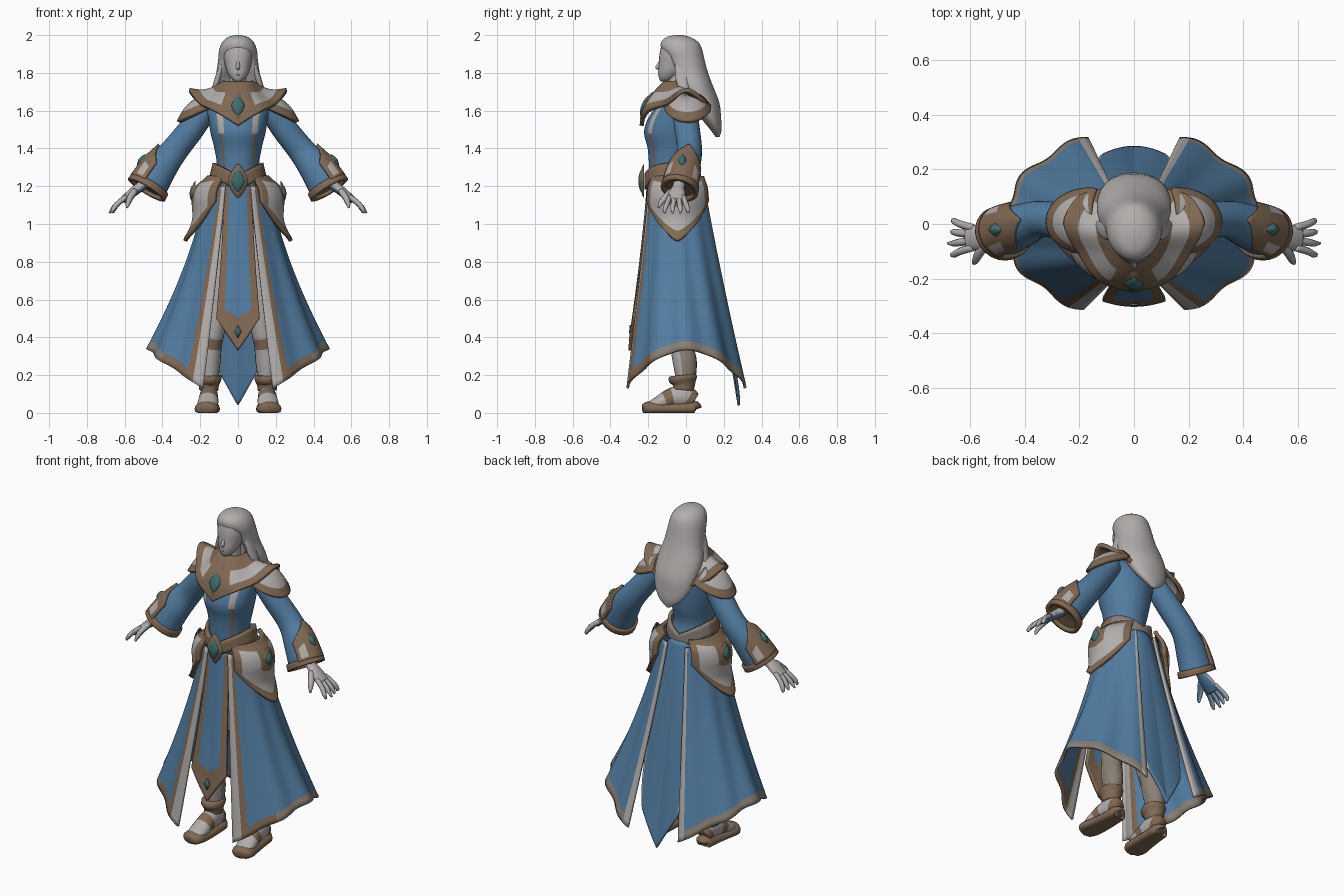
import bpy, bmesh
from math import sin, cos, pi, radians, sqrt
from mathutils import Vector, Euler

if "Cube" in bpy.data.objects:
    bpy.data.objects.remove(bpy.data.objects["Cube"])


def material(name, rgb):
    m = bpy.data.materials.new(name)
    m.use_nodes = True
    m.diffuse_color = (*rgb, 1)
    m.node_tree.nodes["Principled BSDF"].inputs["Base Color"].default_value = (*rgb, 1)
    return m


BLUE = material("blue_cloth", (.085, .205, .36))
BROWN = material("bronze_trim", (.215, .14, .085))
GREY = material("pale_grey", (.44, .42, .41))
TAUPE = material("taupe_hem", (.25, .215, .175))
TEAL = material("teal_gem", (.05, .155, .15))


def spline(pts, t):
    """Smooth interpolation through equally spaced stations."""
    k = min(max(t, 0), 1) * (len(pts) - 1)
    i = min(int(k), len(pts) - 2)
    f = k - i
    rows = zip(pts[max(i - 1, 0)], pts[i], pts[i + 1], pts[min(i + 2, len(pts) - 1)])
    return [.5 * (2*b + (c-a)*f + (2*a-5*b+4*c-d)*f*f + (3*b-a-3*c+d)*f**3) for a, b, c, d in rows]


def patch(name, f, mats, rule=None, nu=24, nv=20, thick=0, mirror=False, cap=False):
    """Grid surface from f(u, v); rule(u, v) picks the material of each face."""
    bm = bmesh.new()
    g = [[bm.verts.new(f(i / nu, j / nv)) for i in range(nu + 1)] for j in range(nv + 1)]
    for j in range(nv):
        for i in range(nu):
            face = bm.faces.new((g[j][i], g[j][i+1], g[j+1][i+1], g[j+1][i]))
            face.smooth = True
            if rule:
                face.material_index = rule((i + .5) / nu, (j + .5) / nv)
    bmesh.ops.remove_doubles(bm, verts=bm.verts, dist=.0002)
    if cap:
        bmesh.ops.holes_fill(bm, edges=[e for e in bm.edges if e.is_boundary])
    bmesh.ops.recalc_face_normals(bm, faces=bm.faces)
    me = bpy.data.meshes.new(name)
    bm.to_mesh(me)
    bm.free()
    for m in mats:
        me.materials.append(m)
    ob = bpy.data.objects.new(name, me)
    bpy.context.collection.objects.link(ob)
    if thick:
        s = ob.modifiers.new("thickness", "SOLIDIFY")
        s.thickness, s.offset = thick, 0
    if mirror:
        ob.modifiers.new("mirror", "MIRROR").use_mirror_merge = False
    return ob


def loft(name, st, mats, rule=None, **kw):
    """Stack of level ellipses: (z, centre y, half width, half depth)."""
    def f(u, v):
        z, cy, rx, ry = spline(st, v)
        return rx * cos(2*pi*u), cy + ry * sin(2*pi*u), z
    return patch(name, f, mats, rule, cap=True, **kw)


def tube_fn(st, side=(0, 1, 0), grow=0, floor=False):
    """Tube round a path: (x, y, z, radius along side, radius across)."""
    def f(u, v):
        s = spline(st, v)
        t = (Vector(spline(st, v + .01)[:3]) - Vector(spline(st, v - .01)[:3])).normalized()
        n = t.cross(Vector(side)).normalized()
        w = n.cross(t)
        p = Vector(s[:3]) + w * (s[3] + grow) * cos(2*pi*u) + n * (s[4] + grow) * sin(2*pi*u)
        if floor:
            p.z = max(p.z, 0)
        return p
    return f


def limb(name, st, mats, rule=None, side=(0, 1, 0), floor=False, nu=16, nv=16):
    return patch(name, tube_fn(st, side, 0, floor), mats, rule, nu, nv, mirror=True, cap=True)


def jewel(name, loc, w, h, rot=(0, 0, 0), mirror=False):
    """Domed diamond stone sitting in a wider bronze setting."""
    r = Euler([radians(a) for a in rot]).to_matrix()
    for part, k, d, mat in (("_setting", 1.3, .018, BROWN), ("", 1, .03, TEAL)):
        def f(u, v):
            c, s = cos(2*pi*u), sin(2*pi*u)
            p = Vector((k*w*v*c*abs(c)**.5, -d*sqrt(max(0, 1 - v*v)), k*h*v*s*abs(s)**.5))
            return r @ p + Vector(loc)
        patch(name + part, f, [mat], nu=16, nv=6, mirror=mirror)


# Torso with bodice stripes
def bodice(u, v):
    d = abs(u - .75)
    if v > .62:
        return 2 if .085 < d < .125 else 0
    return int(.105 < d < .125 and v > .25)

loft("bodice", [(1.0, -.05, .14, .13), (1.1, -.05, .145, .135), (1.2, -.06, .135, .13), (1.3, -.08, .112, .115),
     (1.4, -.075, .125, .128), (1.48, -.08, .145, .142), (1.55, -.07, .155, .135), (1.62, -.05, .16, .11),
     (1.68, -.04, .1, .07)], [BLUE, BROWN, GREY], bodice, nu=48, nv=32)

# Head and face details
loft("neck", [(1.6, -.04, .06, .05), (1.7, -.05, .045, .045), (1.8, -.05, .045, .045)], [GREY])
loft("head", [(1.755, -.118, .012, .016), (1.768, -.102, .034, .04), (1.8, -.085, .056, .062), (1.85, -.068, .07, .076),
     (1.9, -.062, .077, .078), (1.95, -.055, .065, .07), (1.98, -.05, .03, .03)], [GREY])
loft("nose", [(1.815, -.144, .005, .005), (1.828, -.147, .011, .017), (1.85, -.139, .009, .012), (1.875, -.132, .005, .005)],
     [GREY], nu=10, nv=8)
loft("lips", [(1.783, -.136, .005, .005), (1.79, -.139, .014, .01), (1.798, -.137, .005, .005)], [GREY], nu=10, nv=6)

# Hair, hollowed at the front to frame the face: (z, centre y, half width, back, front, hollow)
HAIR = [(2.0, -.04, .015, .02, .02, 0), (1.988, -.04, .056, .066, .066, 0), (1.96, -.032, .085, .1, .1, 0),
        (1.92, -.022, .1, .108, .112, .01), (1.87, -.0, .105, .098, .132, .08), (1.8, .022, .115, .095, .14, .12),
        (1.72, .05, .135, .097, .1, .06), (1.64, .09, .132, .087, .06, 0), (1.56, .13, .11, .056, .05, 0),
        (1.5, .158, .068, .03, .03, 0), (1.46, .168, .012, .01, .01, 0)]

def hair(u, v):
    z, cy, rx, back, front, hollow = spline(HAIR, v)
    c, s = cos(2*pi*u), sin(2*pi*u)
    return rx * c, cy + (back * s if s > 0 else front * s + hollow * s**4), z

patch("hair", hair, [GREY], nu=48, nv=40, cap=True)
limb("side_lock", [(.085, -.03, 1.85, .03, .012), (.107, -.02, 1.77, .035, .016), (.13, -.01, 1.71, .022, .012),
     (.155, -.01, 1.68, .003, .003)], [GREY])

# Shoulder mantle: collar ring out to a pointed, winged edge
EDGE = [(0, -.235, 1.52), (.07, -.225, 1.565), (.14, -.19, 1.605), (.205, -.1, 1.64), (.258, .0, 1.71),
        (.215, .09, 1.655), (.14, .12, 1.61), (.07, .12, 1.59), (0, .12, 1.56)]

def mantle(u, v):
    a = (2*u - 1) * pi
    e = spline(EDGE, abs(a) / pi)
    inner = Vector((.07 * sin(a), -.045 - .065 * cos(a), 1.75))
    p = inner.lerp(Vector((e[0] * (1 if a > 0 else -1), e[1], e[2])), v)
    b = sin(pi * v)
    return p + Vector((0, -.03 * b * max(0, cos(a)), -.025 * b * sin(a)**2))

def mantle_rule(u, v):
    a = abs(2*u - 1)
    return 0 if v > .72 or v < .36 or a < .2 or a > .7 else 1

patch("mantle", mantle, [BROWN, GREY], mantle_rule, 64, 18, .022)
jewel("chest_gem", (0, -.207, 1.62), .042, .066, (-22, 0, 0))

# Pauldrons
def pauldron(u, v):
    a = (2*u - 1) * pi * .55
    p = Vector((.14, .0, 1.67)).lerp(Vector((.16 + .155*cos(a), .01 + .115*sin(a), 1.54 + .07*(1 - cos(a)))), v)
    return p + Vector((.015, 0, .035)) * sin(pi * v)

patch("pauldron", pauldron, [GREY, BROWN], lambda u, v: int(v > .78 or abs(u - .5) > .46), thick=.022, mirror=True)

# Sleeves, cuffs and bracers
SLEEVE = [(.16, -.01, 1.61, .06, .05), (.24, .005, 1.51, .062, .062), (.34, .018, 1.385, .062, .068),
          (.42, -.008, 1.285, .076, .086), (.485, -.035, 1.18, .084, .097)]
patch("sleeve", tube_fn(SLEEVE), [BLUE, BROWN], lambda u, v: int(v > .93), 24, 28, .01, True)
cuff = tube_fn(SLEEVE, grow=.007)
patch("cuff_trim", lambda u, v: cuff(u, .91 + .09*v), [BROWN], nv=3, thick=.022, mirror=True)
patch("cuff_lining", lambda u, v: Vector(spline(SLEEVE, .93)[:3]).lerp(cuff(u, .95), v), [BROWN], nv=3, mirror=True)
shell = tube_fn(SLEEVE, grow=.01)

def bracer(u, v):
    s = 2*u - 1
    start = .54 + .2 * abs(s)
    return shell(.25 + .2*s, start + (.93 - start) * v)

def bracer_rule(u, v):
    return int(.5 < abs(2*u - 1) < .82 and .45 < v < .88)

patch("bracer", bracer, [BROWN, GREY], bracer_rule, thick=.018, mirror=True)
jewel("bracer_gem", (.498, -.02, 1.33), .026, .044, (-38, 0, 90), True)

# Hands, with gloved blue palms
def palm_side(u, v):
    return int(.58 < u < .92)

limb("palm", [(.44, -.025, 1.26, .035, .03), (.52, -.04, 1.195, .032, .026), (.56, -.048, 1.165, .045, .024),
     (.61, -.052, 1.125, .046, .018)], [GREY, BLUE], palm_side)
for i, name in enumerate(("index", "middle", "ring", "little")):
    y, tip, drop = -.086 + .024*i, -.112 + .041*i, .012 * abs(i - 1)
    limb(name + "_finger", [(.59, y, 1.145, .014, .014), (.635, (y + tip)/2, 1.11, .014, .014),
         (.66, tip, 1.085 - drop/2, .012, .012), (.682 - drop, tip, 1.058, .005, .005)], [GREY, BLUE], palm_side, nu=8, nv=8)
limb("thumb", [(.545, -.075, 1.175, .018, .018), (.57, -.11, 1.14, .017, .017), (.582, -.135, 1.11, .013, .013),
     (.588, -.145, 1.085, .005, .005)], [GREY, BLUE], palm_side, nu=8, nv=8)

# Wide side skirts, gently pleated, low at front and back
def skirt(u, v):
    a = radians(-67 + 136 * u)
    e = abs(2*u - 1)
    top = Vector((.17 * cos(a), -.05 + .155 * sin(a), 1.2))
    hem = Vector((.47 * cos(a), .335 * sin(a), .335 - .205 * e**1.6))
    p = top.lerp(hem, v**(1.5 - .4*e))
    p.z = top.z + (hem.z - top.z) * v
    k = .011 * v * sin(u * pi * 9)
    return p + Vector((cos(a), sin(a), 0)) * k

def skirt_rule(u, v):
    if u < .05 or u > .967:
        return 3
    if v > .94:
        return 1 if u < .25 else 2
    return int(u < .08)

patch("side_skirt", skirt, [BLUE, BROWN, TAUPE, GREY], skirt_rule, 60, 40, .014, True)

# Front tabard and back panel, each ending in a point
def tabard(u, v):
    s = 2*u - 1
    return s * (.07 + .045 * v**1.5), -.2 - .095 * v**1.2 + .02*s*s, 1.2 - (.7 + .17 * (1 - abs(s))) * v

def tabard_rule(u, v):
    s = abs(2*u - 1)
    return int(s > .66 or v > .89 - .09 * (1 - s))

patch("front_tabard", tabard, [BLUE, BROWN], tabard_rule, 30, 48, .018)
patch("tabard_diamond", lambda u, v: (.018*v*cos(2*pi*u), -.298 + .003*v, .43 + .035*v*sin(2*pi*u)),
      [TEAL], nu=4, nv=1, thick=.006)

def back_panel(u, v):
    s = 2*u - 1
    return s * (.075 + .08 * v * (1.1 - .6 * v**6)), .075 + .205 * v**.9 - .03*s*s, 1.22 - (.98 + .2 * (1 - abs(s))) * v

patch("back_panel", back_panel, [BLUE, GREY], lambda u, v: int(abs(2*u - 1) > .93), 30, 40, .014)

# Belt, dipping to a V at front and back, and its clasp
def belt(u, v):
    a = 2*pi*u
    return (.142 - .018*v) * sin(a), -.07 - .14 * cos(a), 1.22 + .065 * abs(sin(a)) + (v - .5) * .075

patch("belt", belt, [BROWN, TAUPE], lambda u, v: int(.3 < u < .7), 48, 4, .02)
jewel("belt_gem", (0, -.222, 1.228), .042, .07)

# Hip plates
HIP = [(.28,), (.25,), (.232,), (.232,), (.235,), (.215,), (.155,)]

def hip(u, v):
    s = 2*u - 1
    a = radians(60 * s)
    bottom = .91 + .21 * abs(s)**1.3
    z = 1.25 + (bottom - 1.25) * v
    r = spline(HIP, (z - .91) / .34)[0]
    return r * cos(a), -.045 + (.1 + .34*r) * sin(a), z

def hip_rule(u, v):
    s = abs(2*u - 1)
    return int(s > .81 or v > .84 or v < .14 or (s < .33 and v < .46))

patch("hip_plate", hip, [GREY, BROWN], hip_rule, 32, 28, .022, True)
jewel("hip_gem", (.226, -.045, 1.16), .036, .052, (0, 0, 90), True)

# Legs and boots
def leg_rule(u, v):
    if v < .45:
        return 0
    return (1 if .54 < v < .64 else 0) if .3 < u < .7 else 2

limb("leg", [(.085, -.05, 1.02, .08, .075), (.1, -.055, .75, .075, .072), (.12, -.045, .5, .064, .062),
     (.14, -.025, .36, .06, .055), (.15, -.005, .26, .063, .056), (.155, .0, .12, .042, .04)],
     [GREY, BROWN, TAUPE], leg_rule, nu=20, nv=32)
limb("ankle_band", [(.153, -.018, .2, .07, .062), (.153, -.016, .18, .076, .066), (.154, -.012, .15, .06, .054),
     (.155, -.015, .12, .054, .05)], [BROWN])
limb("foot", [(.15, .04, .06, .04, .045), (.152, .0, .085, .046, .06), (.155, -.07, .08, .05, .055),
     (.16, -.15, .05, .055, .035), (.165, -.2, .035, .04, .02)], [GREY, BROWN],
     lambda u, v: int(.5 < v < .64 or v < .2), side=(1, 0, 0), floor=True)
limb("sole", [(.15, .056, .02, .02, .025), (.15, .045, .025, .05, .04), (.152, -.02, .022, .056, .036),
     (.157, -.11, .02, .062, .036), (.165, -.18, .022, .066, .04), (.168, -.215, .022, .053, .034),
     (.17, -.23, .02, .02, .02)], [BROWN], side=(1, 0, 0), floor=True, nv=24)
